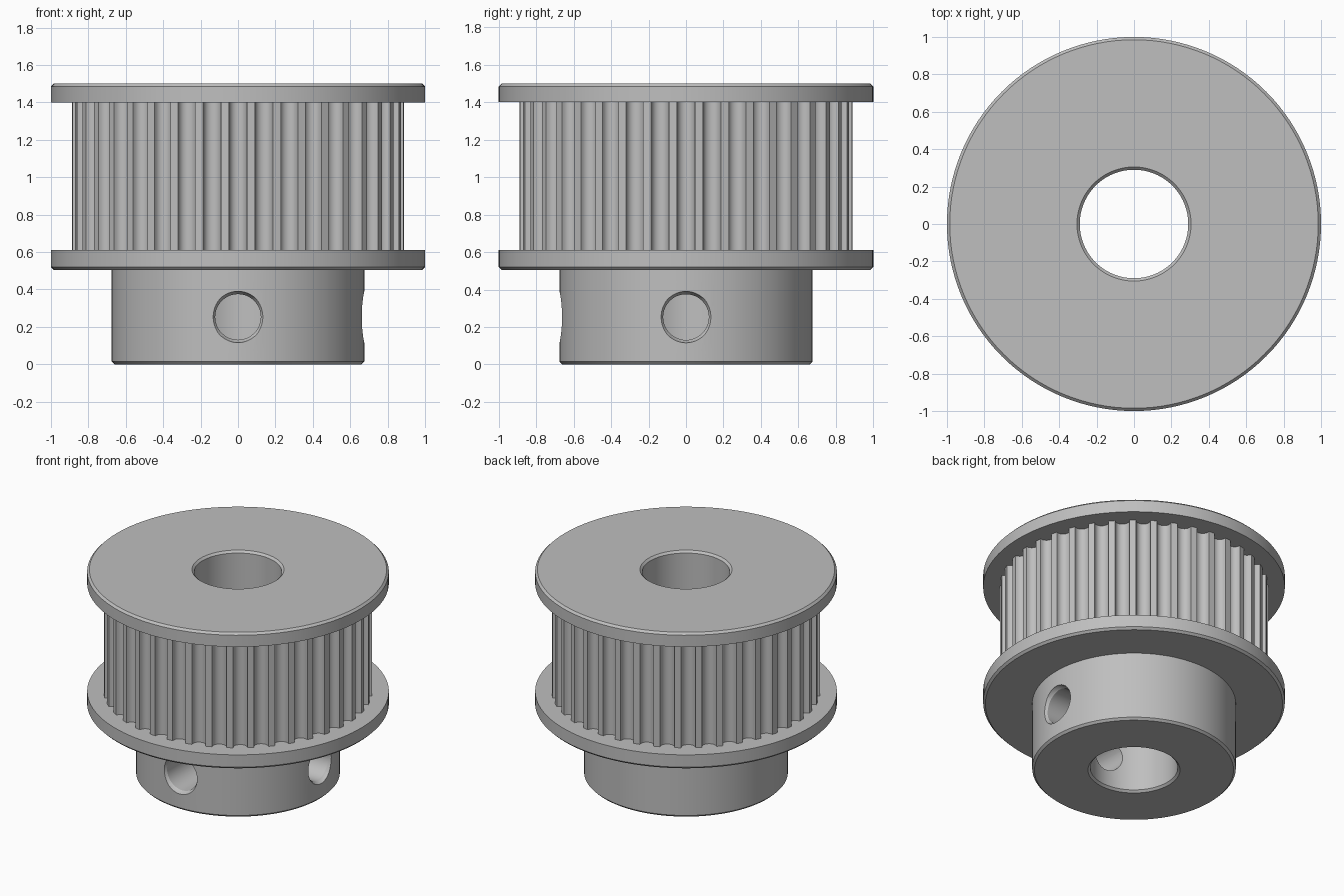
import bpy, bmesh
from math import sin, cos, pi, radians
from mathutils import Matrix

cube = bpy.data.objects.get("Cube")
if cube:
    bpy.data.objects.remove(cube, do_unlink=True)

SEGMENTS = 128
BORE, RIM, HUB, TOOTH = 0.29, 1.0, 0.675, 0.89
CHAMFER = 0.015

metal = bpy.data.materials.new("grey metal")
metal.use_nodes = True
GREY = (0.52, 0.52, 0.52, 1)
metal.diffuse_color = GREY
metal.node_tree.nodes["Principled BSDF"].inputs["Base Color"].default_value = GREY


def add_object(name, bm):
    mesh = bpy.data.meshes.new(name)
    bm.to_mesh(mesh)
    bm.free()
    mesh.materials.append(metal)
    obj = bpy.data.objects.new(name, mesh)
    bpy.context.collection.objects.link(obj)
    return obj


def smooth(obj):
    bpy.ops.object.select_all(action="DESELECT")
    obj.select_set(True)
    bpy.context.view_layer.objects.active = obj
    bpy.ops.object.shade_smooth_by_angle(angle=radians(30))


def circle(radius, count=SEGMENTS):
    return [(radius * cos(2 * pi * i / count), radius * sin(2 * pi * i / count))
            for i in range(count)]


def skin(bm, lower, upper):
    """Join two matching loops of vertices with quads."""
    n = len(lower)
    for i in range(n):
        j = (i + 1) % n
        bm.faces.new((lower[i], lower[j], upper[j], upper[i]))


def lathe(name, profile, count=SEGMENTS, ring=True):
    """Turn (radius, z) points about z; a ring closes on itself, else ends are capped."""
    bm = bmesh.new()
    loops = [[bm.verts.new((x, y, z)) for x, y in circle(r, count)] for r, z in profile]
    for a, b in zip(loops, loops[1:]):
        skin(bm, a, b)
    if ring:
        skin(bm, loops[-1], loops[0])
    else:
        bm.faces.new(loops[0])
        bm.faces.new(loops[-1])
    bmesh.ops.recalc_face_normals(bm, faces=bm.faces[:])
    return add_object(name, bm)


# Flanges, bevelled on their outward edges
top_flange = lathe("top_flange", [
    (BORE, 1.40), (RIM, 1.40), (RIM, 1.50 - CHAMFER), (RIM - CHAMFER, 1.50),
    (BORE + CHAMFER, 1.50), (BORE, 1.50 - CHAMFER)])
bottom_flange = lathe("bottom_flange", [
    (BORE, 0.61), (RIM, 0.61), (RIM, 0.505 + CHAMFER), (RIM - CHAMFER, 0.505),
    (BORE, 0.505)])

# Hub
hub = lathe("hub", [
    (BORE, 0.505), (HUB, 0.505), (HUB, CHAMFER), (HUB - CHAMFER, 0),
    (BORE + CHAMFER, 0), (BORE, CHAMFER)])

# Two countersunk set screw holes, towards the front and the left
for angle in (-90, 0):
    cutter = lathe("screw_hole_cutter", [
        (0.122, 0.1), (0.122, 0.645), (0.137, 0.668), (0.145, 0.8)], 48, ring=False)
    cutter.data.transform(Matrix.Translation((0, 0, 0.253))
                          @ Matrix.Rotation(radians(angle), 4, "Z")
                          @ Matrix.Rotation(radians(90), 4, "Y"))
    cutter.hide_render = True
    mod = hub.modifiers.new("screw_hole", "BOOLEAN")
    mod.operation = "DIFFERENCE"
    mod.solver = "EXACT"
    mod.object = cutter
    bpy.context.view_layer.objects.active = hub
    bpy.ops.object.modifier_apply(modifier=mod.name)
    bpy.data.objects.remove(cutter, do_unlink=True)

# Toothed drum: round-bottomed grooves between narrow lands
TEETH, STEPS = 40, 12
HALF_WIDTH, DEPTH = 0.048, 0.052
outline = []
for tooth in range(TEETH):
    for s in range(STEPS + 1):
        a = pi * s / STEPS
        theta = 2 * pi * tooth / TEETH - HALF_WIDTH / TOOTH * cos(a)
        r = TOOTH - DEPTH * max(sin(a), 0) ** 0.8
        outline.append((r * cos(theta), r * sin(theta)))

bm = bmesh.new()
for loop in (outline, circle(BORE)[::-1]):
    lower, upper = [[bm.verts.new((x, y, z)) for x, y in loop] for z in (0.61, 1.40)]
    skin(bm, lower, upper)
toothed_drum = add_object("toothed_drum", bm)

for part in (top_flange, bottom_flange, hub, toothed_drum):
    smooth(part)
